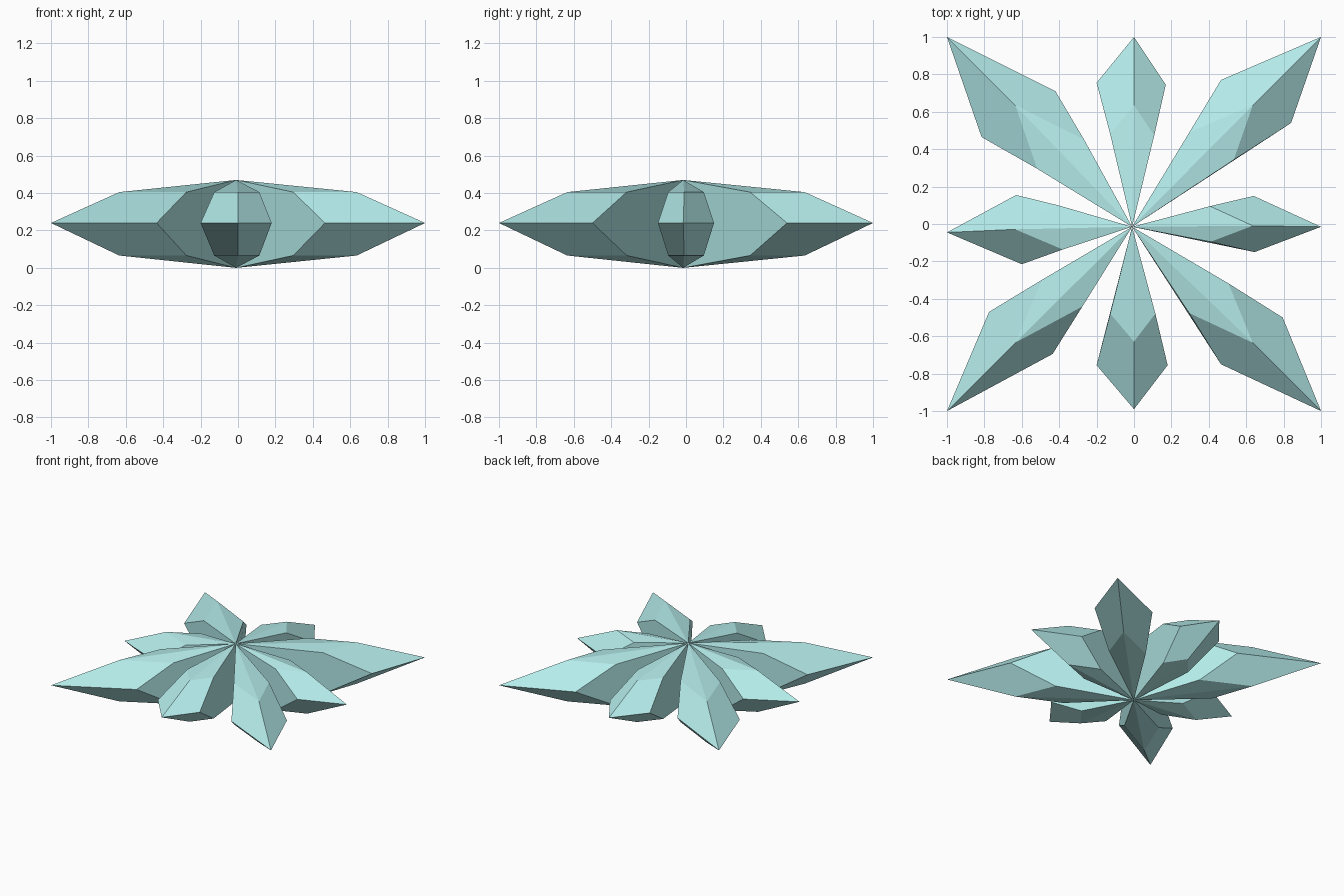
import bpy, bmesh

if "Cube" in bpy.data.objects:
    bpy.data.objects.remove(bpy.data.objects["Cube"])

# Petal outline at mid height: clockwise side point, tip, counter-clockwise side point
petals = [
    [(0.645, -0.15), (1.0, -0.015), (0.64, 0.15)],
    [(0.84, 0.54), (1.0, 1.0), (0.465, 0.77)],
    [(0.17, 0.745), (0.0, 1.0), (-0.20, 0.755)],
    [(-0.42, 0.71), (-1.0, 1.0), (-0.815, 0.465)],
    [(-0.63, 0.155), (-1.0, -0.045), (-0.60, -0.215)],
    [(-0.775, -0.47), (-1.0, -1.0), (-0.435, -0.695)],
    [(-0.20, -0.755), (0.0, -0.99), (0.18, -0.755)],
    [(0.465, -0.75), (1.0, -1.0), (0.795, -0.50)],
]
CENTER = (-0.01, -0.015)
TOP = 0.47
RINGS = [(0.635, 0.405), (1.0, 0.24), (0.635, 0.066)]   # scale, height

mat = bpy.data.materials.new("pale_aqua")
mat.diffuse_color = (0.46, 0.84, 0.83, 1.0)
mat.use_nodes = True
mat.node_tree.nodes["Principled BSDF"].inputs["Base Color"].default_value = mat.diffuse_color


def make_petal(name, outline):
    bm = bmesh.new()
    top = bm.verts.new((*CENTER, TOP))
    bottom = bm.verts.new((*CENTER, 0.0))
    rings = [[bm.verts.new((x * s, y * s, z)) for x, y in outline]
             for s, z in RINGS]
    upper, mid, lower = rings
    # Sloped outer faces
    for i in range(2):
        bm.faces.new((top, upper[i], upper[i + 1]))
        bm.faces.new((upper[i], mid[i], mid[i + 1], upper[i + 1]))
        bm.faces.new((mid[i], lower[i], lower[i + 1], mid[i + 1]))
        bm.faces.new((lower[i], bottom, lower[i + 1]))
    # Upright side walls meeting at the central axis
    for i in (0, 2):
        bm.faces.new((top, bottom, lower[i], mid[i], upper[i]))
    bmesh.ops.recalc_face_normals(bm, faces=bm.faces)
    mesh = bpy.data.meshes.new(name)
    bm.to_mesh(mesh)
    bm.free()
    mesh.materials.append(mat)
    bpy.context.collection.objects.link(bpy.data.objects.new(name, mesh))


for n, outline in enumerate(petals, 1):
    make_petal(f"star_petal_{n}", outline)
